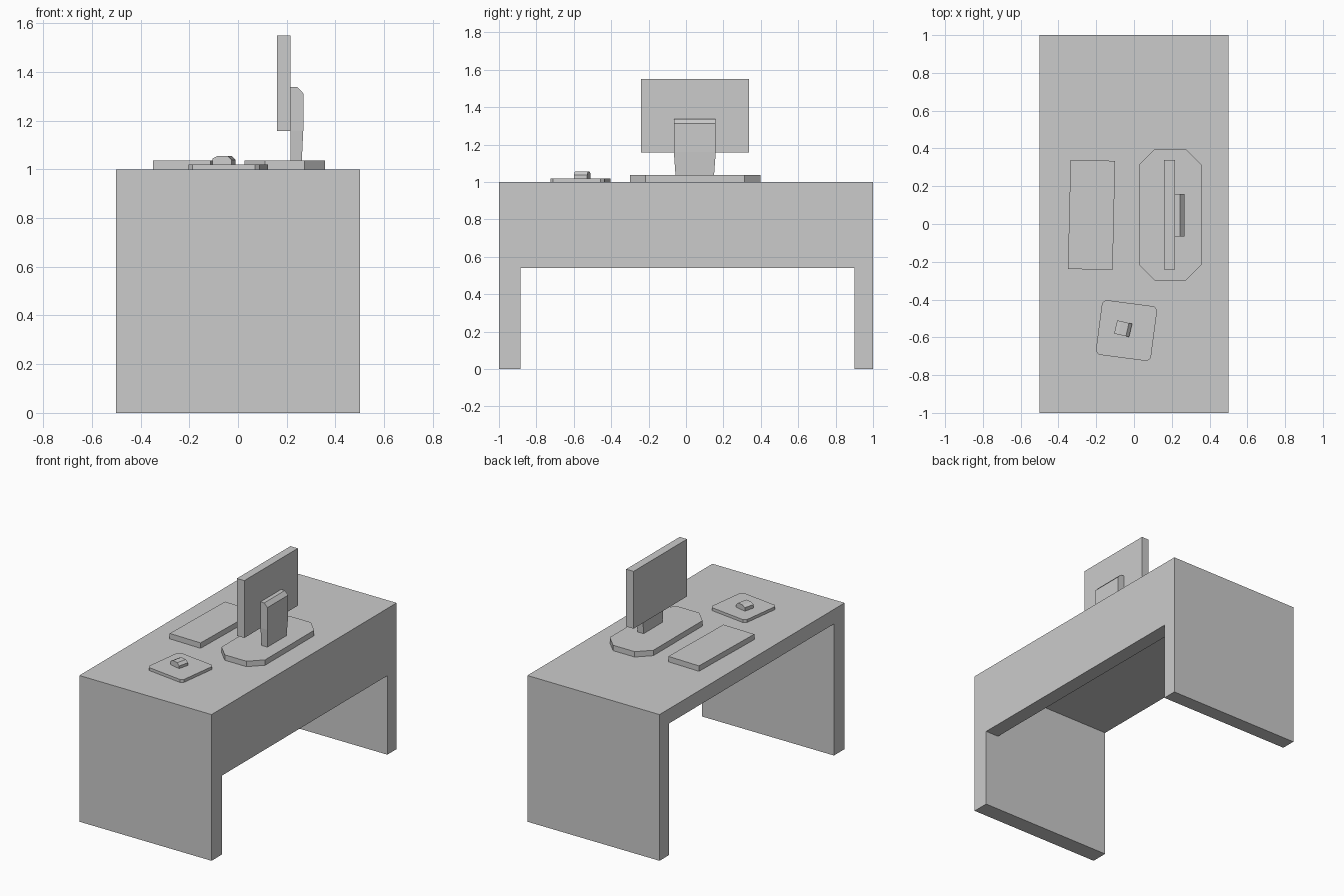
import bpy, bmesh
from mathutils import Matrix, Vector
from math import radians

if "Cube" in bpy.data.objects:
    bpy.data.objects.remove(bpy.data.objects["Cube"])


def finish(name, bm):
    bmesh.ops.recalc_face_normals(bm, faces=bm.faces)
    me = bpy.data.meshes.new(name)
    bm.to_mesh(me)
    bm.free()
    ob = bpy.data.objects.new(name, me)
    bpy.context.collection.objects.link(ob)
    return ob


def prism(name, pts, extrude):
    """Extrude a flat closed outline of 3D points along a vector."""
    bm = bmesh.new()
    face = bm.faces.new([bm.verts.new(p) for p in pts])
    new = bmesh.ops.extrude_face_region(bm, geom=[face], use_keep_orig=True)["geom"]
    bmesh.ops.translate(bm, vec=Vector(extrude),
                        verts=[g for g in new if isinstance(g, bmesh.types.BMVert)])
    return finish(name, bm)


def slab(name, outline, z0, z1):
    return prism(name, [(x, y, z0) for x, y in outline], (0, 0, z1 - z0))


def box(name, x0, x1, y0, y1, z0, z1):
    return slab(name, [(x0, y0), (x1, y0), (x1, y1), (x0, y1)], z0, z1)


def cut_corners(x0, x1, y0, y1, c):
    """Rectangle outline with its four corners cut off by c."""
    return [(x0 + c, y0), (x1 - c, y0), (x1, y0 + c), (x1, y1 - c),
            (x1 - c, y1), (x0 + c, y1), (x0, y1 - c), (x0, y0 + c)]


# Desk: one U-shaped profile for top and side panels, plus the back panel
desk = [(-1, 0), (-0.885, 0), (-0.885, 0.9), (0.9, 0.9),
        (0.9, 0), (1, 0), (1, 1), (-1, 1)]
prism("desk_frame", [(-0.5, y, z) for y, z in desk], (1, 0, 0))
box("desk_back_panel", 0.4, 0.5, -0.885, 0.9, 0.54, 0.9)

# Monitor: octagonal foot, flat screen, tapered stand with bevelled top
slab("monitor_base", cut_corners(0.027, 0.357, -0.3, 0.397, 0.083), 1.0, 1.037)
box("monitor_screen", 0.16, 0.216, -0.24, 0.338, 1.158, 1.55)

bm = bmesh.new()
rings = []
for x0, x1, half, z in [(0.216, 0.262, 0.103, 1.037), (0.216, 0.268, 0.112, 1.16),
                        (0.216, 0.268, 0.112, 1.312), (0.216, 0.244, 0.112, 1.338)]:
    yc = 0.047
    rings.append([bm.verts.new(p) for p in
                  [(x0, yc - half, z), (x1, yc - half, z),
                   (x1, yc + half, z), (x0, yc + half, z)]])
for a, b in zip(rings, rings[1:]):
    for i in range(4):
        j = (i + 1) % 4
        bm.faces.new([a[i], a[j], b[j], b[i]])
bm.faces.new(rings[0])
bm.faces.new(rings[-1])
finish("monitor_stand", bm)

# Keyboard: slightly turned slab
keyboard = [(-0.35, -0.238), (-0.113, -0.243), (-0.1, 0.334), (-0.336, 0.34)]
slab("keyboard", keyboard, 1.0, 1.037)

# Mouse pad with clipped corners, and a wedge-nosed mouse, both turned
pad = slab("mouse_pad", cut_corners(-0.147, 0.147, -0.146, 0.146, 0.018), 0, 0.02)
pad.matrix_world = Matrix.Translation((-0.04, -0.564, 1.0)) @ Matrix.Rotation(radians(-7.5), 4, "Z")

profile = [(-0.04, 0), (0.041, 0), (0.041, 0.018), (0.024, 0.035),
           (-0.018, 0.035), (-0.04, 0.024)]
mouse = prism("mouse", [(x, -0.036, z) for x, z in profile], (0, 0.072, 0))
mouse.matrix_world = Matrix.Translation((-0.058, -0.554, 1.02)) @ Matrix.Rotation(radians(-13), 4, "Z")
